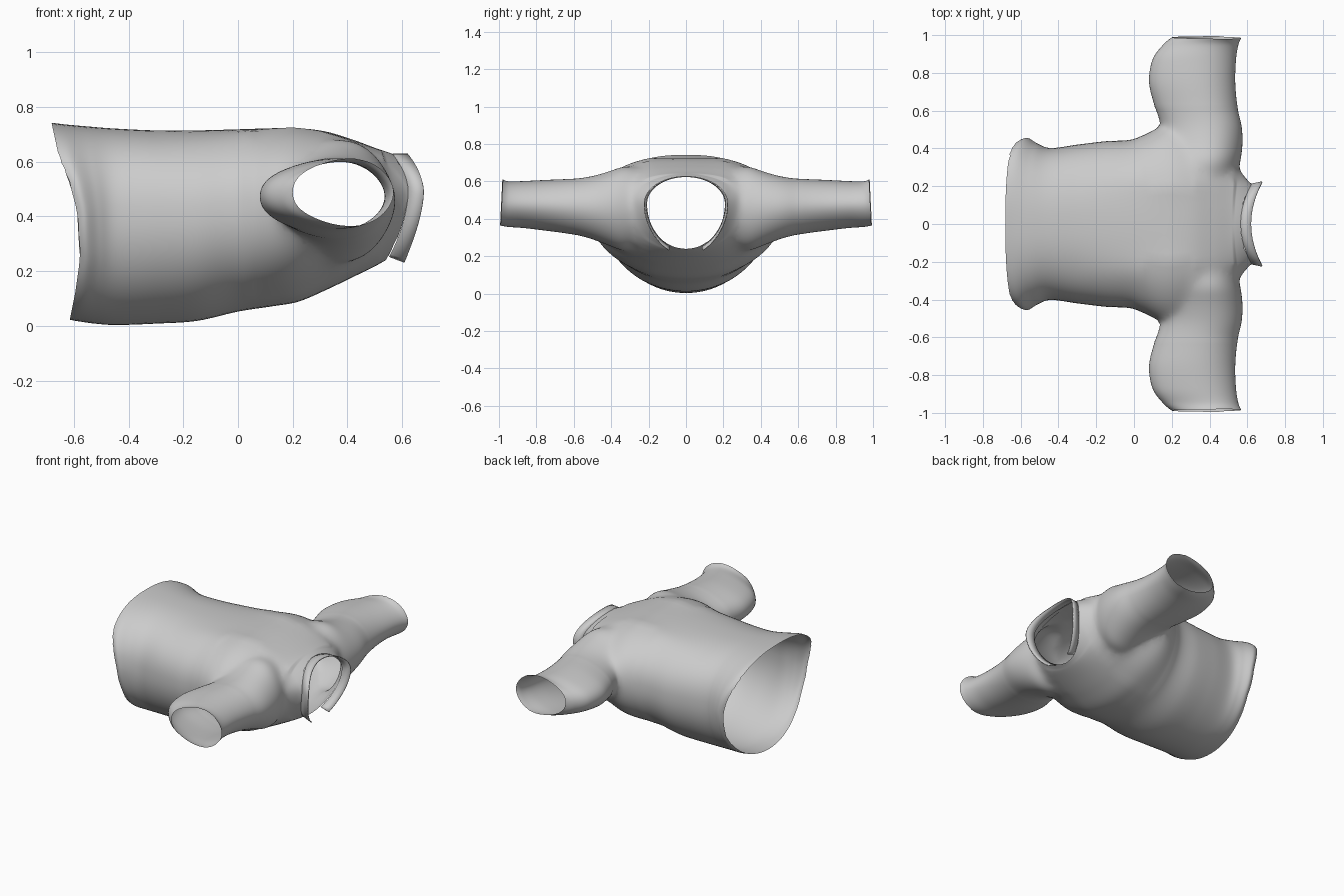
import bpy, bmesh, math
from mathutils import Vector

if "Cube" in bpy.data.objects:
    bpy.data.objects.remove(bpy.data.objects["Cube"])

N = 80      # points around each ring
SUB = 7     # rings between two sections


def smooth_rows(rows):
    """Catmull-Rom interpolation of section rows."""
    out = []
    for i in range(len(rows) - 1):
        p0, p1 = rows[max(i - 1, 0)], rows[i]
        p2, p3 = rows[i + 1], rows[min(i + 2, len(rows) - 1)]
        for s in range(SUB):
            t = s / SUB
            out.append([0.5 * (2 * b + (c - a) * t + (2 * a - 5 * b + 4 * c - d) * t * t
                               + (3 * b - a - 3 * c + d) * t ** 3)
                        for a, b, c, d in zip(p0, p1, p2, p3)])
    out.append(list(rows[-1]))
    return out


def lerp_table(tab, v):
    if v <= tab[0][0]:
        return tab[0][1]
    for (a, fa), (b, fb) in zip(tab, tab[1:]):
        if v <= b:
            return fa + (fb - fa) * (v - a) / (b - a)
    return tab[-1][1]


def power(v, e):
    return math.copysign(abs(v) ** e, v)


def make_object(name, bm):
    mesh = bpy.data.meshes.new(name)
    bmesh.ops.recalc_face_normals(bm, faces=bm.faces)
    bm.to_mesh(mesh)
    bm.free()
    ob = bpy.data.objects.new(name, mesh)
    bpy.context.collection.objects.link(ob)
    return ob


def loft(name, rings):
    """Closed tube with fan caps; returns the object and both cap centres."""
    bm = bmesh.new()
    vs = [[bm.verts.new(p) for p in r] for r in rings]
    for a, b in zip(vs, vs[1:]):
        for j in range(N):
            k = (j + 1) % N
            bm.faces.new((a[j], a[k], b[k], b[j]))
    centres = []
    for r in (vs[0], vs[-1]):
        c = bm.verts.new(sum((v.co for v in r), Vector()) / N)
        centres.append(c.co.copy())
        for j in range(N):
            bm.faces.new((r[j], r[(j + 1) % N], c))
    return make_object(name, bm), centres


# torso sections: x, half width, bottom z, widest z, top z, hem warp, neck warp
torso_rows = [
    (-.59, .445, .022, .44, .742, 1, 0), (-.56, .455, .016, .44, .736, .8, 0),
    (-.51, .425, .008, .42, .729, .5, 0), (-.44, .402, .003, .40, .721, .15, 0),
    (-.30, .420, .008, .40, .714, 0, 0), (-.15, .438, .018, .40, .714, 0, 0),
    (0, .450, .052, .42, .718, 0, 0), (.13, .515, .072, .43, .722, 0, 0),
    (.22, .520, .088, .44, .722, 0, 0), (.32, .480, .130, .45, .710, 0, 0),
    (.42, .430, .178, .46, .680, 0, 0), (.50, .345, .215, .47, .650, 0, .2),
    (.54, .265, .233, .48, .636, 0, .6), (.56, .213, .240, .48, .628, 0, 1)]
hem = [(.02, -.025), (.12, -.005), (.24, .012), (.42, .002), (.52, -.025),
       (.62, -.065), (.745, -.092)]


def neck_shift(u, z):
    """Saddle shape of the neck edge; u is 0 at the middle, 1 at the sides."""
    return .062 * u * u + (.03 if z > .48 else .08) * (z - .48)


def torso_ring(x, hw, zb, zc, zt, h, n):
    ring = []
    for j in range(N):
        a = 2 * math.pi * j / N
        c, s = math.cos(a), math.sin(a)
        e = (.84 if s > 0 else .98) if n < .4 else 1.0
        y = hw * power(c, e)
        z = zc + (zt - zc if s > 0 else zc - zb) * power(s, e)
        if s > 0:   # shoulder blades beside the spine
            z += .018 * math.exp(-((abs(y) - .25) / .1) ** 2) * max(0, 1 - 2 * abs(x - .2)) * (1 - n)
        ring.append((x + h * lerp_table(hem, z) + n * neck_shift(y / hw, z), y, z))
    return ring


body, caps = loft("shirt_body", [torso_ring(*r) for r in smooth_rows(torso_rows)])

# sleeve sections: y, x min, x max, bottom z, top z
sleeve_rows = [
    (.24, .14, .540, .26, .665), (.33, .13, .565, .230, .680), (.42, .135, .577, .260, .650),
    (.52, .14, .573, .297, .624), (.62, .11, .548, .320, .612), (.75, .08, .536, .338, .606),
    (.87, .098, .540, .352, .600), (.95, .155, .553, .358, .598), (.988, .20, .570, .366, .610)]


def sleeve_ring(side, y, x0, x1, zb, zt):
    xc, zc = (x0 + x1) / 2, (zb + zt) / 2
    lean = max(0, y - .9) / .088 * .05      # cuff leans: lower edge further out
    ring = []
    for j in range(N):
        a = 2 * math.pi * j / N
        c, s = math.cos(a), math.sin(a)
        # fuller towards the shoulder line, tapered towards the armpit
        z = zc + (zt - zb) / 2 * s * (1 + .15 * c - .15 * abs(c) ** 3 * c)
        ring.append((xc + (x1 - x0) / 2 * c, side * (y - lean * (z - zc)), z))
    return ring


# join the sleeves to the torso
for side, label in ((1, "left"), (-1, "right")):
    sleeve, cc = loft(label + "_sleeve", [sleeve_ring(side, *r) for r in smooth_rows(sleeve_rows)])
    caps.append(cc[1])
    mod = body.modifiers.new("join", 'BOOLEAN')
    mod.operation = 'UNION'
    mod.solver = 'EXACT'
    mod.object = sleeve
    mesh = bpy.data.meshes.new_from_object(body.evaluated_get(bpy.context.evaluated_depsgraph_get()))
    body.modifiers.clear()
    body.data = mesh
    bpy.data.objects.remove(sleeve)

# open hem, neck and cuffs, then soften the armholes
bm = bmesh.new()
bm.from_mesh(body.data)
ends = [v for v in bm.verts if any((v.co - c).length < 1e-3 for c in caps)]
bmesh.ops.delete(bm, geom=ends, context='VERTS')
bmesh.ops.remove_doubles(bm, verts=bm.verts, dist=.004)
soft = [v for v in bm.verts if .215 < abs(v.co.y) < .62 and v.co.x > .04 and not v.is_boundary]
for i in range(16):
    bmesh.ops.smooth_vert(bm, verts=soft, factor=.5, use_axis_x=True, use_axis_y=True, use_axis_z=True)
for f in bm.faces:
    f.smooth = True
bm.to_mesh(body.data)
bm.free()

# collar band, open at the throat
bm = bmesh.new()
prev = None
for i in range(61):
    a = math.radians(-66 + 312 * i / 60)
    c, s = math.cos(a), math.sin(a)
    z = .48 + (.149 if s > 0 else .25) * s
    x = .56 + neck_shift(c, z)
    row = []
    for d in (0, .028, .056):
        drop = .5 * d * max(0, -s) ** 3     # throat ends hang slightly lower
        row.append(bm.verts.new((x + d, .214 * c * (1 + d), z - drop)))
    if prev:
        for k in range(2):
            bm.faces.new((prev[k], row[k], row[k + 1], prev[k + 1])).smooth = True
    prev = row
collar = make_object("collar_band", bm)
thick = collar.modifiers.new("thickness", 'SOLIDIFY')
thick.thickness = .006
